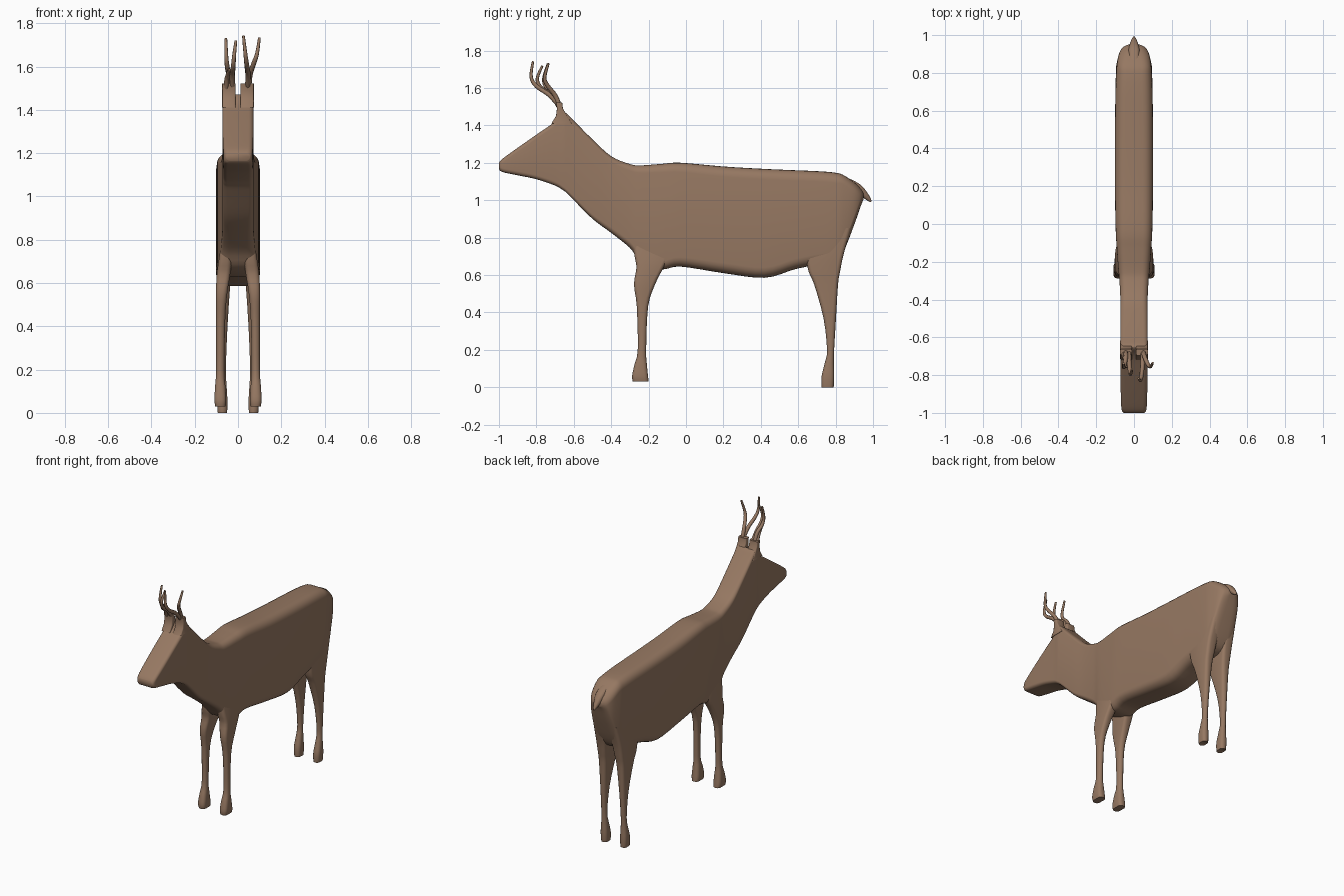
import bpy, bmesh, math
from mathutils import Vector

coat = bpy.data.materials.new("brown_coat")
coat.diffuse_color = (0.305, 0.188, 0.122, 1)


def smooth_rows(rows, steps=4):
    """Catmull-Rom resampling of a short table of section values."""
    out = []
    for i in range(len(rows) - 1):
        a, b = rows[max(i - 1, 0)], rows[i]
        c, d = rows[i + 1], rows[min(i + 2, len(rows) - 1)]
        for s in range(steps):
            t = s / steps
            out.append([0.5 * (2 * q + (r - p) * t + (2 * p - 5 * q + 4 * r - w) * t * t
                               + (3 * q - p - 3 * r + w) * t ** 3)
                        for p, q, r, w in zip(a, b, c, d)])
    return out + [list(rows[-1])]


def rounded_rect(hw, hh, r, n=6):
    """Closed outline of a rounded rectangle, counter-clockwise."""
    r = min(r, hw * 0.98, hh * 0.98)
    pts = []
    for k, (sx, sy) in enumerate([(1, 1), (-1, 1), (-1, -1), (1, -1)]):
        for j in range(n):
            a = math.pi / 2 * (k + j / (n - 1))
            pts.append((sx * (hw - r) + r * math.cos(a), sy * (hh - r) + r * math.sin(a)))
    return pts


def loft(name, rings, angle=50):
    """Skin a list of equal-length rings and close both ends."""
    bm = bmesh.new()
    vs = [[bm.verts.new(p) for p in ring] for ring in rings]
    n = len(vs[0])
    for a, b in zip(vs, vs[1:]):
        for i in range(n):
            bm.faces.new((a[i], a[(i + 1) % n], b[(i + 1) % n], b[i]))
    bm.faces.new(vs[0])
    bm.faces.new(vs[-1])
    bmesh.ops.recalc_face_normals(bm, faces=bm.faces)
    me = bpy.data.meshes.new(name)
    bm.to_mesh(me)
    bm.free()
    me.materials.append(coat)
    ob = bpy.data.objects.new(name, me)
    bpy.context.collection.objects.link(ob)
    bpy.ops.object.select_all(action='DESELECT')
    ob.select_set(True)
    bpy.context.view_layer.objects.active = ob
    bpy.ops.object.shade_smooth_by_angle(angle=math.radians(angle))
    return ob


# Head, neck and trunk: y, bottom z, top z, half width, corner radius
body = [
    (-1.00, 1.165, 1.20, 0.055, 0.02), (-0.98, 1.15, 1.222, 0.066, 0.02),
    (-0.90, 1.133, 1.28, 0.07, 0.022), (-0.80, 1.112, 1.35, 0.071, 0.022),
    (-0.70, 1.078, 1.42, 0.071, 0.022), (-0.66, 1.055, 1.465, 0.071, 0.02),
    (-0.64, 1.04, 1.465, 0.071, 0.02), (-0.60, 1.00, 1.425, 0.071, 0.022),
    (-0.50, 0.90, 1.325, 0.071, 0.025), (-0.40, 0.825, 1.235, 0.072, 0.03),
    (-0.30, 0.745, 1.193, 0.077, 0.035), (-0.24, 0.67, 1.186, 0.083, 0.04),
    (-0.13, 0.63, 1.194, 0.091, 0.045), (-0.03, 0.645, 1.20, 0.097, 0.05),
    (0.20, 0.61, 1.18, 0.101, 0.055), (0.42, 0.585, 1.167, 0.101, 0.055),
    (0.58, 0.63, 1.16, 0.100, 0.055), (0.70, 0.655, 1.155, 0.098, 0.055),
    (0.79, 0.67, 1.148, 0.095, 0.055), (0.84, 0.72, 1.135, 0.091, 0.05),
    (0.90, 0.87, 1.095, 0.080, 0.05), (0.935, 0.97, 1.06, 0.060, 0.04),
    (0.95, 1.005, 1.035, 0.03, 0.014),
]
loft("body", [[(x, y, (b + t) / 2 + z) for x, z in rounded_rect(w, (t - b) / 2, r)]
              for y, b, t, w, r in smooth_rows(body)])

# Legs: z, front y, back y, centre x, half width
front_leg = [
    (0.78, -0.285, -0.06, 0.055, 0.022), (0.70, -0.275, -0.09, 0.060, 0.030),
    (0.64, -0.265, -0.12, 0.067, 0.031), (0.55, -0.278, -0.165, 0.076, 0.026),
    (0.43, -0.263, -0.203, 0.080, 0.021), (0.20, -0.258, -0.213, 0.082, 0.019),
    (0.12, -0.276, -0.209, 0.082, 0.024), (0.06, -0.288, -0.203, 0.082, 0.027),
    (0.03, -0.285, -0.20, 0.081, 0.024),
]
hind_leg = [
    (0.85, 0.64, 0.885, 0.055, 0.034), (0.72, 0.64, 0.845, 0.060, 0.036),
    (0.62, 0.655, 0.824, 0.064, 0.032), (0.55, 0.685, 0.813, 0.067, 0.028),
    (0.37, 0.735, 0.802, 0.071, 0.021), (0.20, 0.754, 0.792, 0.073, 0.017),
    (0.13, 0.742, 0.791, 0.073, 0.020), (0.06, 0.725, 0.792, 0.073, 0.024),
    (0.005, 0.724, 0.790, 0.072, 0.022), (0.0, 0.726, 0.788, 0.072, 0.020),
]
for label, rows in (("front_leg", front_leg), ("hind_leg", hind_leg)):
    for side, s in (("left", -1), ("right", 1)):
        loft(f"{side}_{label}",
             [[(s * (cx + x), (f + b) / 2 + y, z)
               for x, y in rounded_rect(w, (b - f) / 2, 0.02, 4)]
              for z, f, b, cx, w in smooth_rows(rows, 3)])

# Tail: y, z, half width, half thickness
tail = [(0.86, 1.10, 0.03, 0.02), (0.92, 1.065, 0.03, 0.022),
        (0.965, 1.02, 0.018, 0.016), (0.99, 0.992, 0.005, 0.005)]
loft("tail", [[(x, y + 0.6 * d, z + 0.8 * d) for x, d in rounded_rect(w, h, 0.02, 4)]
              for y, z, w, h in smooth_rows(tail, 3)])

# Antler pedestals: narrow flared blocks split by a gap; z, front y, back y
pedestal = [(1.41, -0.72, -0.61), (1.45, -0.695, -0.635),
            (1.49, -0.69, -0.658), (1.522, -0.695, -0.662)]
for side, s in (("left", -1), ("right", 1)):
    loft(f"{side}_antler_base",
         [[(s * 0.042 + x, (f + b) / 2 + y, z)
           for x, y in rounded_rect(0.031, (b - f) / 2, 0.006, 3)] for z, f, b in pedestal])

# Antler tines: slim tapering tubes through a few points
tines = {
    "right_main_tine": [(0.045, -0.675, 1.50), (0.046, -0.73, 1.562), (0.04, -0.80, 1.61),
                        (0.034, -0.828, 1.66), (0.025, -0.818, 1.742)],
    "right_outer_tine": [(0.05, -0.675, 1.50), (0.055, -0.70, 1.56), (0.075, -0.745, 1.62),
                         (0.088, -0.755, 1.66), (0.099, -0.735, 1.732)],
    "left_main_tine": [(-0.025, -0.675, 1.50), (-0.026, -0.72, 1.562), (-0.022, -0.775, 1.60),
                       (-0.018, -0.795, 1.65), (-0.010, -0.768, 1.718)],
    "left_outer_tine": [(-0.045, -0.675, 1.50), (-0.043, -0.70, 1.56), (-0.05, -0.745, 1.60),
                        (-0.054, -0.76, 1.65), (-0.056, -0.738, 1.73)],
    "left_brow_tine": [(-0.055, -0.68, 1.50), (-0.05, -0.71, 1.55), (-0.04, -0.76, 1.585)],
}
for name, pts in tines.items():
    rows = smooth_rows(pts)
    rings = []
    for i, p in enumerate(rows):
        d = (Vector(rows[min(i + 1, len(rows) - 1)]) - Vector(rows[max(i - 1, 0)])).normalized()
        u = Vector((1, 0, 0)).cross(d).normalized()
        v = d.cross(u)
        rad = 0.0125 - 0.0065 * (i / (len(rows) - 1)) ** 2
        rings.append([Vector(p) + rad * (u * math.cos(a * math.pi / 4) + v * math.sin(a * math.pi / 4))
                      for a in range(8)])
    loft(name, rings)
